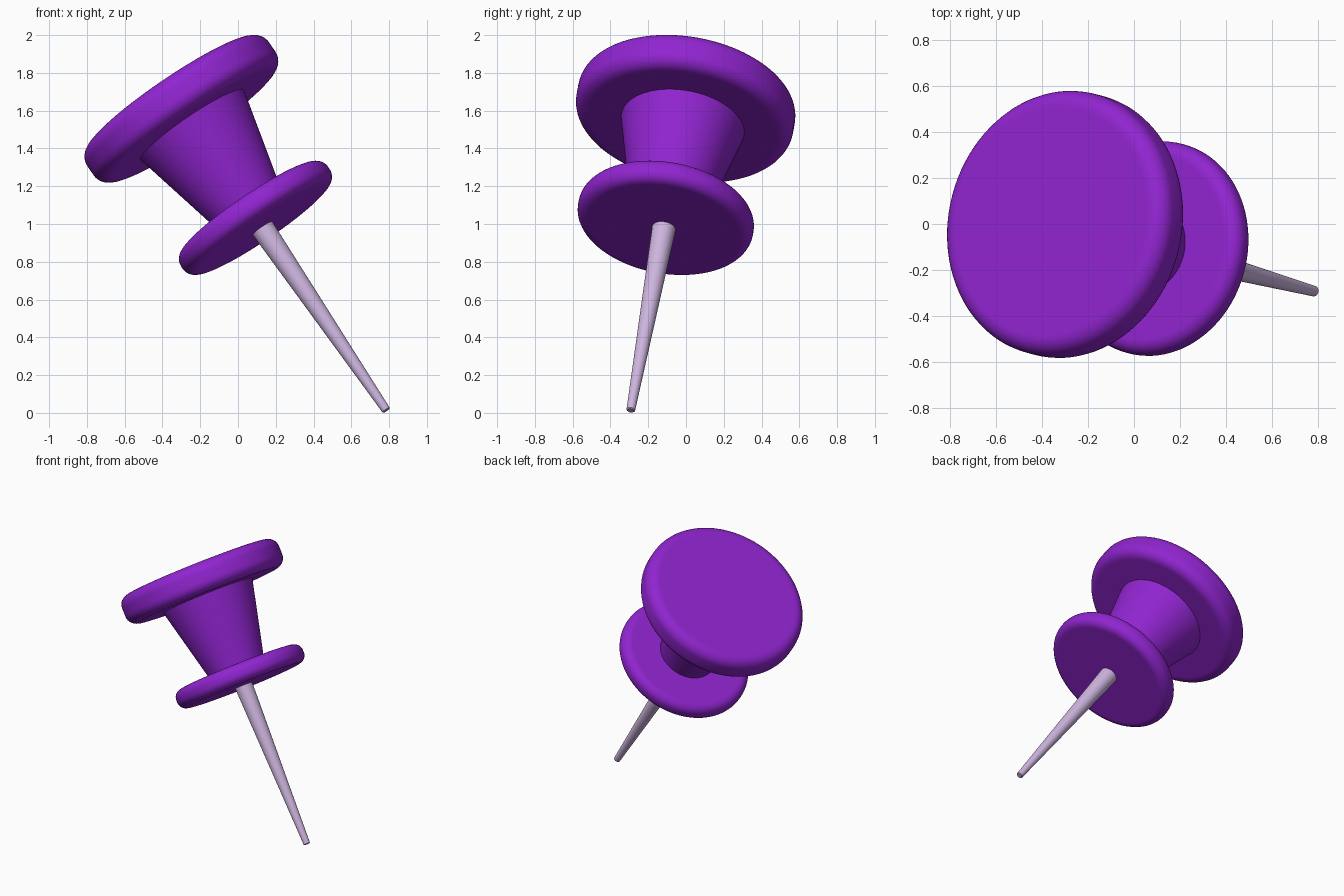
import bpy, bmesh
from math import sin, cos, pi, radians
from mathutils import Vector

if "Cube" in bpy.data.objects:
    bpy.data.objects.remove(bpy.data.objects["Cube"], do_unlink=True)

AXIS = Vector((-0.556, 0.149, 0.818)).normalized()   # tilt of the whole pin
ORIGIN = Vector((0.0925, -0.107, 1.0325))            # centre of the collar
SIDES = 96


def material(name, colour):
    mat = bpy.data.materials.new(name)
    mat.use_nodes = True
    mat.diffuse_color = colour
    bsdf = next(n for n in mat.node_tree.nodes if n.type == 'BSDF_PRINCIPLED')
    bsdf.inputs["Base Color"].default_value = colour
    return mat


def lathe(name, profile, mat):
    """Spin (radius, height) points around the pin's axis."""
    bm = bmesh.new()
    verts = [bm.verts.new((r, 0, z)) for r, z in profile]
    edges = [bm.edges.new(pair) for pair in zip(verts, verts[1:])]
    bmesh.ops.spin(bm, geom=verts + edges, cent=(0, 0, 0), axis=(0, 0, 1),
                   angle=2 * pi, steps=SIDES, use_merge=True)
    bmesh.ops.remove_doubles(bm, verts=bm.verts, dist=1e-5)
    bmesh.ops.recalc_face_normals(bm, faces=bm.faces)
    mesh = bpy.data.meshes.new(name)
    bm.to_mesh(mesh)
    bm.free()
    mesh.materials.append(mat)
    obj = bpy.data.objects.new(name, mesh)
    bpy.context.collection.objects.link(obj)
    obj.location = ORIGIN
    obj.rotation_mode = 'QUATERNION'
    obj.rotation_quaternion = AXIS.to_track_quat('Z', 'Y')
    bpy.ops.object.select_all(action='DESELECT')
    obj.select_set(True)
    bpy.context.view_layer.objects.active = obj
    bpy.ops.object.shade_smooth_by_angle(angle=radians(35))
    return obj


def rounded_disc(radius, half, fillet, centre, steps=8):
    """Profile of a flat disc with rounded rim."""
    inner = radius - fillet
    points = [(0, centre - half), (inner - 0.01, centre - half)]
    for side in (-1, 1):
        for i in range(steps + 1):
            a = pi / 2 * (i / steps - (1 if side < 0 else 0))
            points.append((inner + fillet * cos(a),
                           centre + side * (half - fillet) + fillet * sin(a)))
    return points + [(inner - 0.01, centre + half), (0, centre + half)]


purple = material("purple plastic", (0.28, 0.018, 0.63, 1))
lilac = material("pale lilac metal", (0.61, 0.46, 0.73, 1))

# Plastic handle: wide head, tapered grip, smaller collar
lathe("head", rounded_disc(0.582, 0.105, 0.075, 0.706), purple)
lathe("grip", [(0, 0.05), (0.198, 0.05), (0.332, 0.61), (0, 0.61)], purple)
lathe("collar", rounded_disc(0.47, 0.068, 0.06, 0), purple)

# Tapered metal needle with a blunt tip
lathe("needle", [(0, -1.248), (0.018, -1.248), (0.023, -1.243),
                 (0.063, -0.06), (0, -0.06)], lilac)
